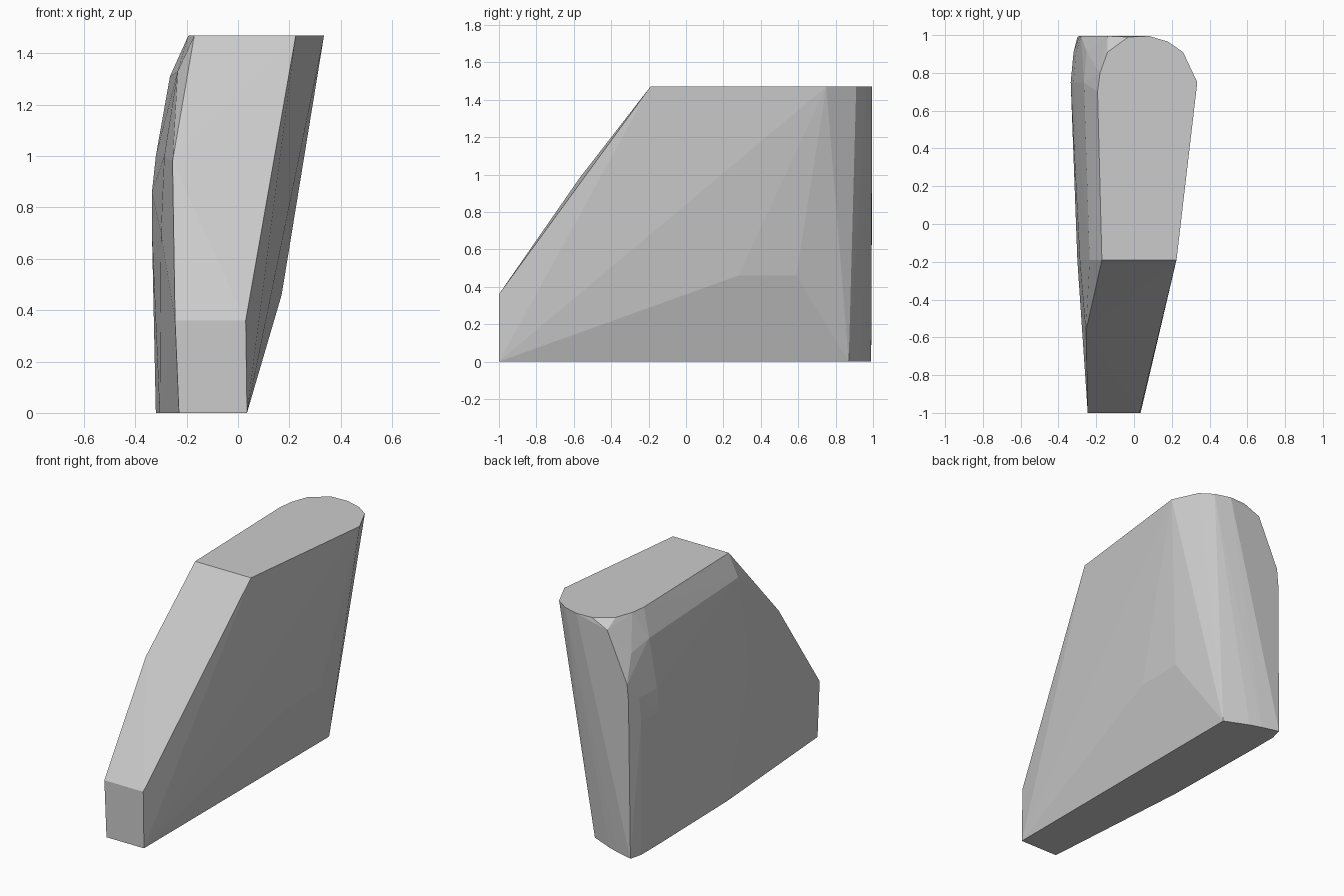
import bpy
import bmesh
from math import radians

# Remove the default object
default_cube = bpy.data.objects.get("Cube")
if default_cube is not None:
    bpy.data.objects.remove(default_cube, do_unlink=True)


def make_material(name, colour):
    material = bpy.data.materials.new(name)
    material.use_nodes = True
    material.diffuse_color = colour
    shader = material.node_tree.nodes["Principled BSDF"]
    shader.inputs["Base Color"].default_value = colour
    return material


def level(height, outline):
    """Lift a flat outline to a given height."""
    return [(x, y, height) for x, y in outline]


def rib(depth, profile):
    """Place an x-z profile at a given depth."""
    return [(x, depth, z) for x, z in profile]


def build_hull(name, points, material):
    """Wrap the section points in one tight convex skin."""
    bm = bmesh.new()
    for point in points:
        bm.verts.new(point)
    result = bmesh.ops.convex_hull(bm, input=bm.verts[:])
    loose = [item for item in result["geom_interior"] + result["geom_unused"]
             if isinstance(item, bmesh.types.BMVert)]
    bmesh.ops.delete(bm, geom=list(set(loose)), context="VERTS")
    # Merge the triangles that lie on one flat face
    bmesh.ops.dissolve_limit(bm, angle_limit=radians(0.5),
                             verts=bm.verts[:], edges=bm.edges[:])
    bmesh.ops.recalc_face_normals(bm, faces=bm.faces[:])
    for face in bm.faces:
        face.smooth = False
    mesh = bpy.data.meshes.new(name)
    bm.to_mesh(mesh)
    bm.free()
    mesh.materials.append(material)
    body = bpy.data.objects.new(name, mesh)
    bpy.context.collection.objects.link(body)
    return body


# Flat top with a rounded back end
top = level(1.47, [(-.17, -.19), (.225, -.19), (.335, .75), (.26, .91),
                   (.18, .965), (.08, .995), (-.03, .99), (-.14, .91),
                   (-.18, .8), (-.193, .7)])

# Narrow base with a slanting back edge
base = level(0, [(-.23, -1), (.035, -1), (.035, .87), (-.115, .935),
                 (-.19, .96), (-.3, .99), (-.32, .91), (-.32, .75),
                 (-.305, .02)])

# Blunt nose and the slope above it
nose = rib(-1, [(-.245, .36), (.03, .36)])
slope = rib(-.57, [(-.255, .98)])

# Shallow flare along the left side
flare = level(.46, [(.17, .28), (.17, .59)])

# Rounded shoulder on the right side, from front to back
shoulder = (
    rib(-.19, [(-.3, .7), (-.287, 1), (-.235, 1.33)])
    + rib(.75, [(-.335, .7), (-.335, .86), (-.32, 1), (-.265, 1.31)])
    + rib(.91, [(-.32, .85), (-.307, 1), (-.25, 1.27)])
    + rib(.995, [(-.29, 1), (-.28, 1.11), (-.14, 1.42)])
)

grey = make_material("plain grey", (.6, .6, .6, 1))
build_hull("tapered_block", top + base + nose + slope + flare + shoulder, grey)
